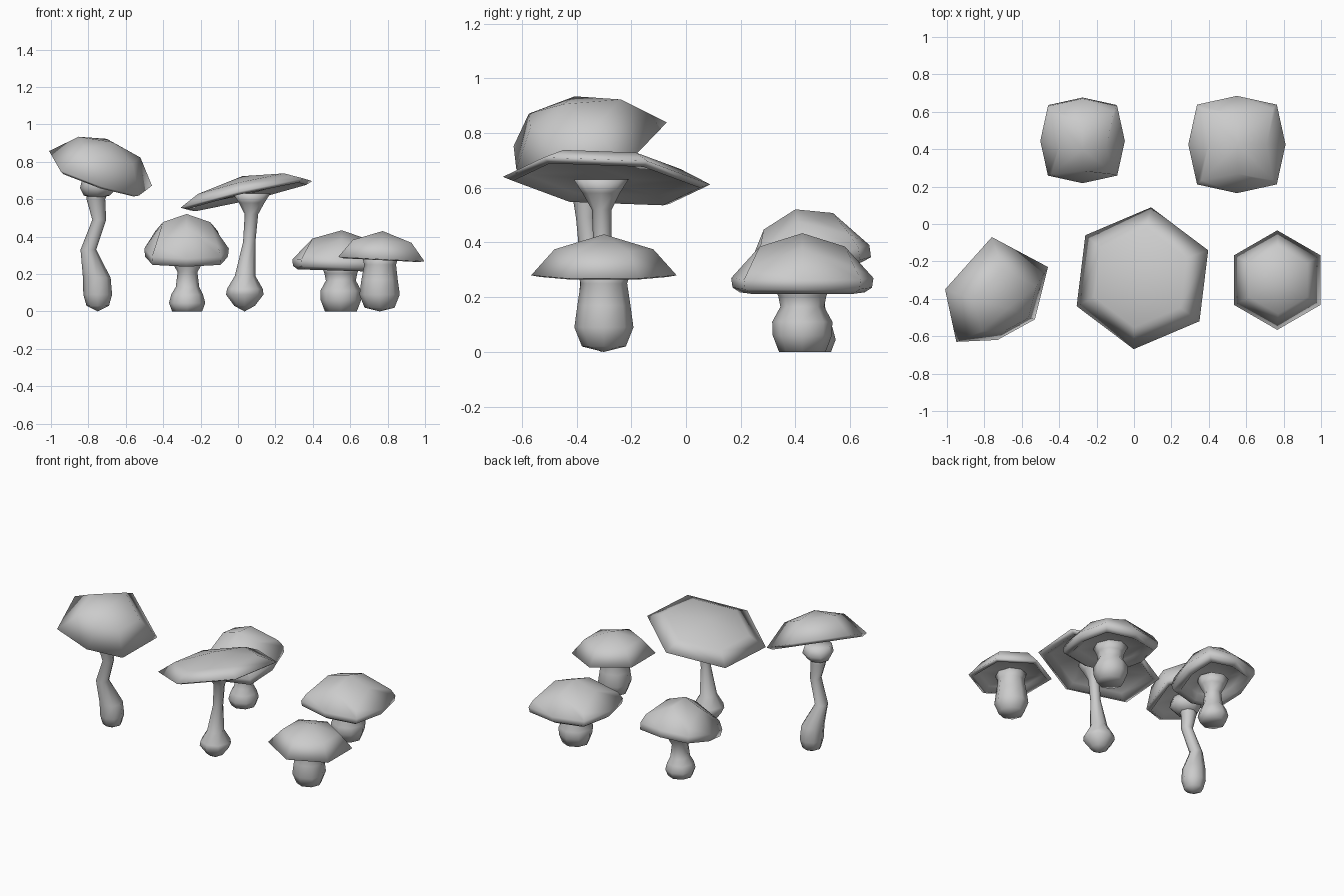
import bpy, bmesh, math
from mathutils import Vector

if "Cube" in bpy.data.objects:
    bpy.data.objects.remove(bpy.data.objects["Cube"])


def skin(name, rings, start, end):
    """Join rings of points into a closed smooth skin with a tip at each end."""
    bm = bmesh.new()
    loops = [[bm.verts.new(p) for p in r] for r in rings]
    n = len(loops[0])
    first, last = bm.verts.new(start), bm.verts.new(end)
    for i in range(n):
        j = (i + 1) % n
        bm.faces.new((first, loops[0][i], loops[0][j]))
        bm.faces.new((last, loops[-1][j], loops[-1][i]))
        for a, b in zip(loops, loops[1:]):
            bm.faces.new((a[i], b[i], b[j], a[j]))
    bmesh.ops.recalc_face_normals(bm, faces=bm.faces)
    for f in bm.faces:
        f.smooth = True
    me = bpy.data.meshes.new(name)
    bm.to_mesh(me)
    bm.free()
    ob = bpy.data.objects.new(name, me)
    bpy.context.collection.objects.link(ob)
    return ob


def stem(name, sections, tip=0.0, sides=8):
    """Sections are (x, y, z, radius) from the ground up."""
    rings = []
    for x, y, z, r in sections:
        rings.append([(x + r * math.cos(a), y + r * math.sin(a), z) for a in
                      (math.pi / 2 + k * math.tau / sides for k in range(sides))])
    b, t = sections[0], sections[-1]
    skin(name, rings, (b[0], b[1], tip), t[:3])


def cap(name, center, slope, rim, profile, top, under):
    """Rim outline scaled along a (scale, height) profile on a sloping plane.
    A profile step of four values gives the odd rim points their own pair."""
    c = Vector(center)
    n = Vector((-slope[0], -slope[1], 1)).normalized()
    rings = []
    for step in profile:
        ring = []
        for i, (x, y) in enumerate(rim):
            s, h = step[2:] if len(step) == 4 and i % 2 else step[:2]
            ring.append(c + Vector((x, y, slope[0] * x + slope[1] * y)) * s + n * h)
        rings.append(ring)
    skin(name, rings, c + n * top, c + n * under)


def hexagon(r, turn=90):
    return [(r * math.cos(math.radians(turn + 60 * k)),
             r * math.sin(math.radians(turn + 60 * k))) for k in range(6)]


def soft_square(r):
    d = 0.82 * r
    return [(r, 0), (d, d), (0, r), (-d, d), (-r, 0), (-d, -d), (0, -r), (d, -d)]


# Tall bent mushroom with a tilted cap and a collar
stem("bent_stem", [(-.75, -.31, .03, .06), (-.75, -.31, .09, .077),
                   (-.755, -.315, .18, .074), (-.80, -.345, .33, .042),
                   (-.742, -.365, .49, .037), (-.76, -.37, .60, .05),
                   (-.74, -.39, .70, .07)])
stem("collar", [(-.755, -.38, .62, .07), (-.745, -.385, .66, .1),
                (-.745, -.39, .715, .085)], tip=.60)
cap("bent_cap", (-.74, -.40, .735), (-.40, .29),
    [(-.02, .33), (-.27, .05), (-.21, -.23), (.01, -.22), (.21, -.11), (.28, .17)],
    [(.6, .14), (1, 0), (.9, -.018), (.78, .02), (.3, 0)], .19, 0)

# Wide flat mushroom in the middle
stem("wide_stem", [(.035, -.30, .03, .055), (.036, -.30, .09, .1),
                   (.037, -.30, .12, .096), (.038, -.30, .19, .055),
                   (.06, -.305, .37, .033), (.072, -.308, .52, .036),
                   (.073, -.31, .58, .068), (.073, -.31, .63, .1)])
cap("wide_cap", (.045, -.29, .626), (.23, -.065), hexagon(.382, 83),
    [(.7, .054), (1, 0), (.9, -.014), (.8, .014), (.3, .006)], .1, .006)

# Small back left mushroom
stem("back_left_stem", [(-.272, .45, 0, .08), (-.272, .45, .045, .097),
                        (-.272, .45, .09, .085), (-.27, .45, .13, .063),
                        (-.27, .45, .21, .053), (-.27, .45, .26, .08),
                        (-.27, .45, .31, .1)])
cap("back_left_cap", (-.275, .45, .312), (0, .24), soft_square(.226),
    [(.56, .17, .9, .08), (1, .025), (.98, -.02), (.8, -.03), (.68, .01), (.3, .01)],
    .215, .01)

# Small back right mushroom
stem("back_right_stem", [(.55, .425, 0, .085), (.55, .425, .06, .108),
                         (.55, .425, .11, .11), (.55, .425, .165, .08),
                         (.55, .425, .205, .088), (.55, .425, .25, .11)])
cap("back_right_cap", (.55, .425, .26), (-.03, 0), soft_square(.26),
    [(.6, .125, .9, .055), (1, .01), (.98, -.025), (.88, -.042), (.7, -.005), (.35, -.01)],
    .174, -.01)

# Stout front right mushroom
stem("front_right_stem", [(.757, -.30, .02, .08), (.757, -.30, .09, .108),
                          (.757, -.30, .17, .097), (.76, -.30, .25, .085),
                          (.762, -.30, .30, .1)])
cap("front_right_cap", (.766, -.30, .28), (-.05, 0), hexagon(.266),
    [(.68, .095), (1, 0), (.88, -.006), (.78, .025), (.35, .015)], .15, .015)
